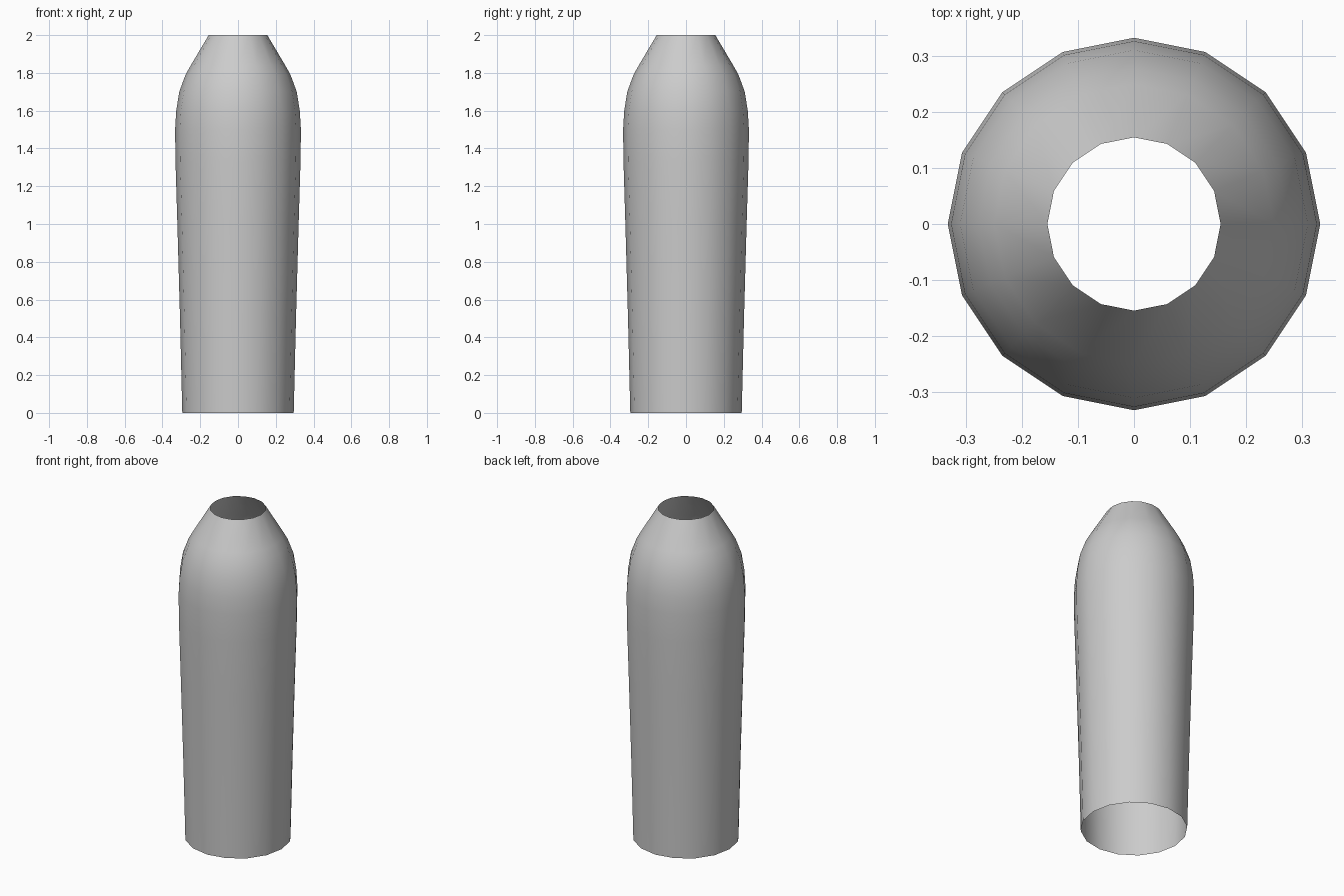
import bpy, bmesh
from math import cos, sin, tau

if "Cube" in bpy.data.objects:
    bpy.data.objects.remove(bpy.data.objects["Cube"])

SIDES = 16
# (radius, height) outline from the open base to the open tip
PROFILE = [(0.295, 0), (0.307, 0.5), (0.321, 1.0), (0.331, 1.33), (0.333, 1.5),
           (0.327, 1.6), (0.311, 1.7), (0.278, 1.79), (0.25, 1.84), (0.155, 2.0)]

# Open, single-walled tapered casing
bm = bmesh.new()
rings = [[bm.verts.new((r * cos(tau * i / SIDES), r * sin(tau * i / SIDES), z))
          for i in range(SIDES)] for r, z in PROFILE]
for low, high in zip(rings, rings[1:]):
    for i in range(SIDES):
        j = (i + 1) % SIDES
        face = bm.faces.new((low[i], low[j], high[j], high[i]))
        face.smooth = True

mesh = bpy.data.meshes.new("casing")
bm.to_mesh(mesh)
bm.free()
casing = bpy.data.objects.new("casing", mesh)
bpy.context.collection.objects.link(casing)
